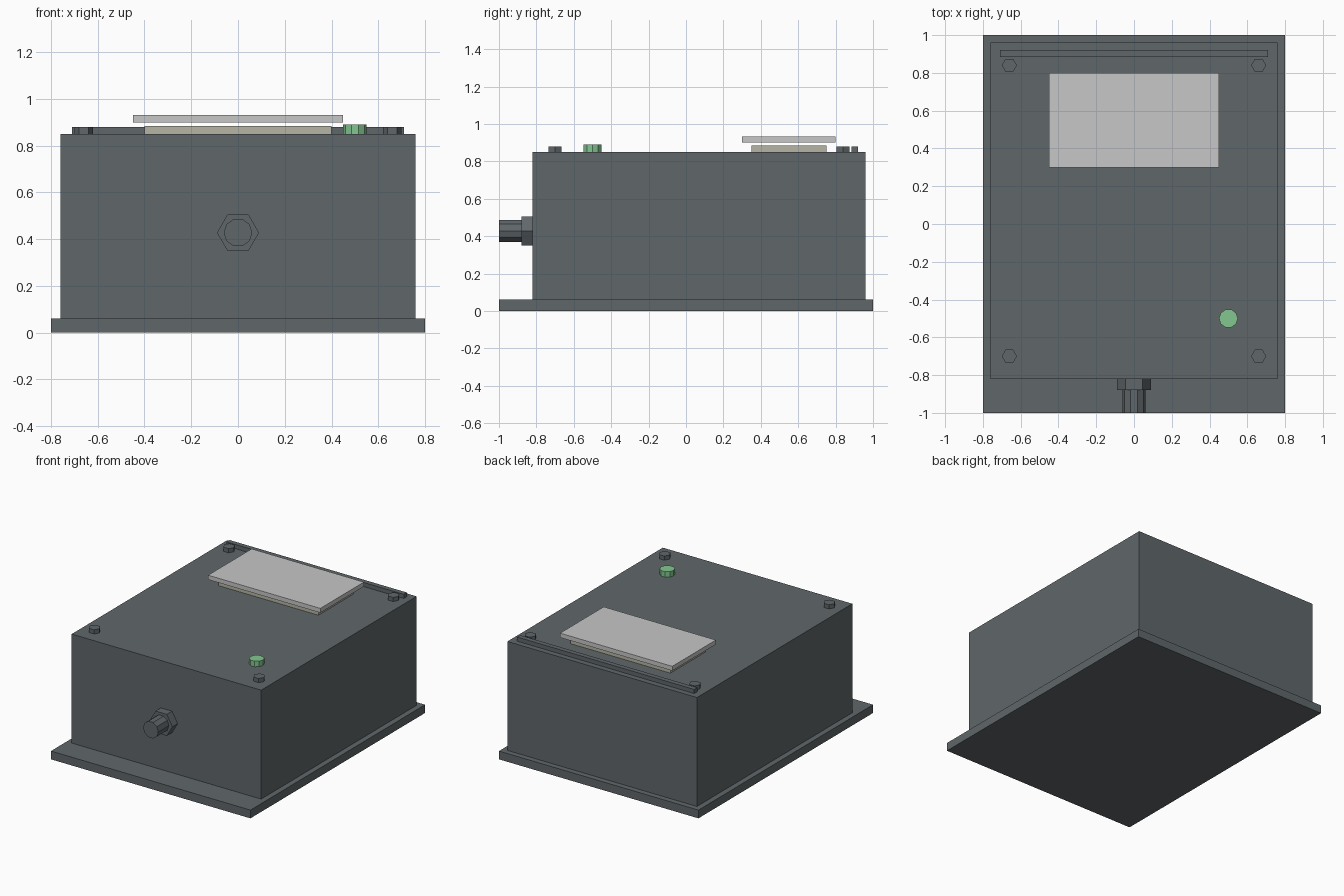
import bpy, math

if "Cube" in bpy.data.objects:
    bpy.data.objects.remove(bpy.data.objects["Cube"])


def material(name, rgb):
    m = bpy.data.materials.new(name)
    m.diffuse_color = (*rgb, 1)
    m.use_nodes = True
    m.node_tree.nodes["Principled BSDF"].inputs["Base Color"].default_value = m.diffuse_color
    return m


SLATE = material("slate grey", (0.117, 0.135, 0.144))
BEIGE = material("display beige", (0.47, 0.46, 0.37))
PALE = material("pale grey", (0.57, 0.57, 0.57))
GREEN = material("button green", (0.23, 0.57, 0.28))


def box(name, lo, hi, mat):
    bpy.ops.mesh.primitive_cube_add(size=1, location=[(a + b) / 2 for a, b in zip(lo, hi)])
    o = bpy.context.object
    o.name = name
    o.scale = [b - a for a, b in zip(lo, hi)]
    bpy.ops.object.transform_apply(location=False, rotation=False, scale=True)
    o.data.materials.append(mat)


def prism(name, sides, radius, depth, loc, mat, rot=(0, 0, 0)):
    # primitive starts with a corner on +y; turn it so a corner points along x
    bpy.ops.mesh.primitive_cylinder_add(vertices=sides, radius=radius, depth=depth)
    o = bpy.context.object
    o.name = name
    o.rotation_euler = (0, 0, math.pi / 2)
    bpy.ops.object.transform_apply(location=False, rotation=True, scale=False)
    o.rotation_euler = rot
    o.location = loc
    o.data.materials.append(mat)


# housing
box("base_plate", (-0.8, -1, 0), (0.8, 1, 0.06), SLATE)
box("housing", (-0.76, -0.82, 0.06), (0.76, 0.96, 0.85), SLATE)

# lid details
box("hinge_bar", (-0.71, 0.885, 0.85), (0.71, 0.92, 0.88), SLATE)
for x in (-0.66, 0.66):
    for y in (-0.70, 0.84):
        prism("lid_screw", 6, 0.04, 0.03, (x, y, 0.865), SLATE)

# display and floating cover
box("display", (-0.4, 0.35, 0.85), (0.4, 0.75, 0.885), BEIGE)
box("display_cover", (-0.45, 0.3, 0.9), (0.45, 0.8, 0.932), PALE)

# button
prism("button", 10, 0.05, 0.04, (0.5, -0.5, 0.87), GREEN)

# cable gland on the front
side = (math.pi / 2, 0, 0)
prism("gland_nut", 6, 0.09, 0.06, (0, -0.85, 0.428), SLATE, side)
prism("gland_stub", 10, 0.061, 0.12, (0, -0.94, 0.428), SLATE, side)
